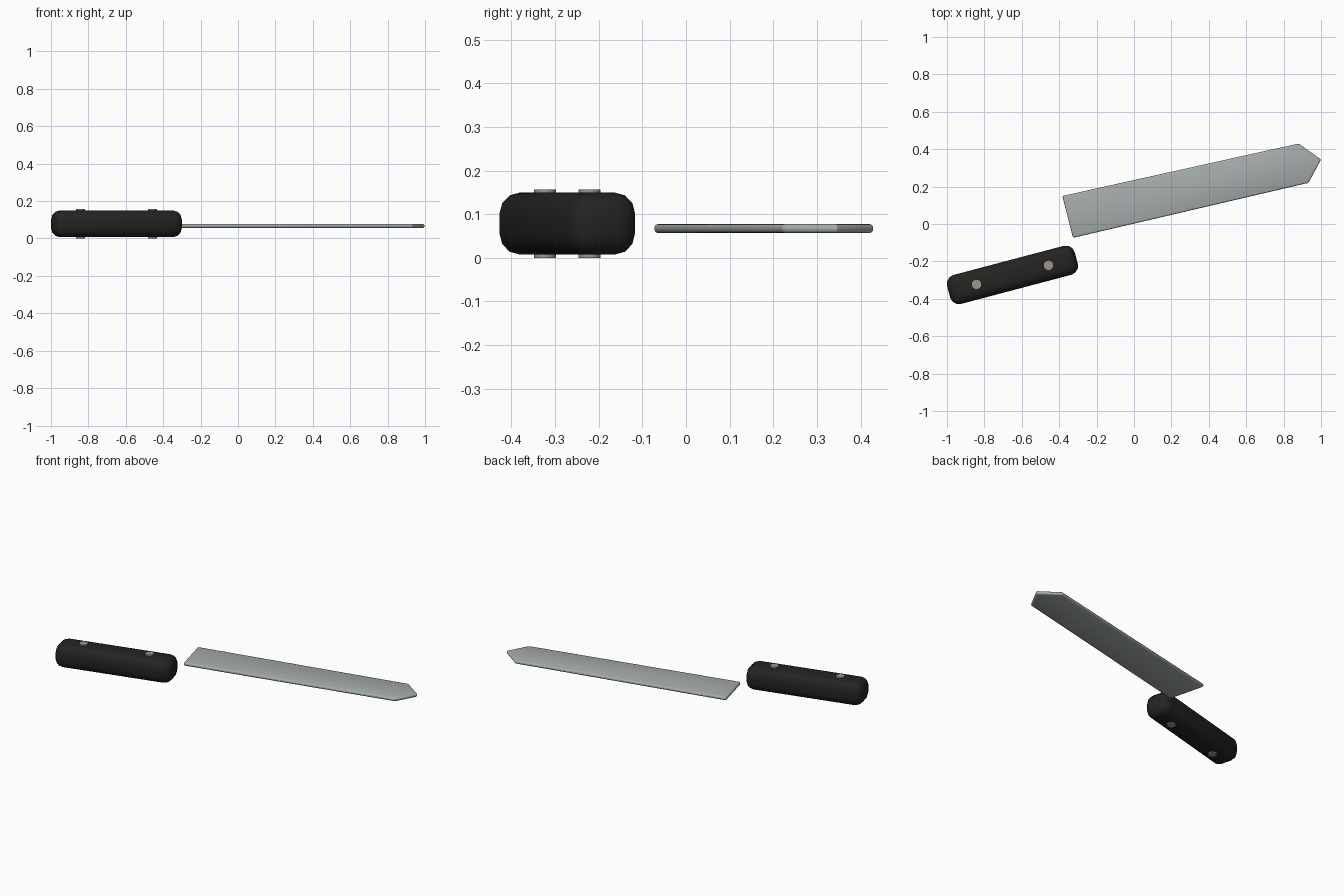
import bpy, bmesh
from math import radians
from mathutils import Matrix

if "Cube" in bpy.data.objects:
    bpy.data.objects.remove(bpy.data.objects["Cube"])


def material(name, rgb):
    m = bpy.data.materials.new(name)
    m.diffuse_color = (*rgb, 1)
    m.use_nodes = True
    m.node_tree.nodes["Principled BSDF"].inputs["Base Color"].default_value = m.diffuse_color
    return m


def finish(name, bm, mat, bevel=0, segments=3):
    if bevel:
        bmesh.ops.bevel(bm, geom=bm.edges[:], offset=bevel, segments=segments,
                        profile=0.5, affect='EDGES', clamp_overlap=True)
    bmesh.ops.recalc_face_normals(bm, faces=bm.faces[:])
    me = bpy.data.meshes.new(name)
    bm.to_mesh(me)
    bm.free()
    ob = bpy.data.objects.new(name, me)
    bpy.context.collection.objects.link(ob)
    me.materials.append(mat)
    bpy.ops.object.select_all(action='DESELECT')
    ob.select_set(True)
    bpy.context.view_layer.objects.active = ob
    bpy.ops.object.shade_smooth_by_angle(angle=radians(35))
    return ob


steel = material("steel", (0.38, 0.41, 0.41))
black = material("black_grip", (0.018, 0.017, 0.016))
pin = material("rivet_metal", (0.33, 0.31, 0.27))

# Blade: extruded outline with rounded edges
outline = [(-0.383, 0.15), (-0.326, -0.074), (0.933, 0.22), (1.0, 0.345), (0.88, 0.43)]
bm = bmesh.new()
face = bm.faces.new([bm.verts.new((x, y, 0.057)) for x, y in outline])
top = bmesh.ops.extrude_face_region(bm, geom=[face])["geom"]
bmesh.ops.translate(bm, vec=(0, 0, 0.02),
                    verts=[v for v in top if isinstance(v, bmesh.types.BMVert)])
finish("blade", bm, steel, 0.008)

# Handle: rounded block turned to line up with the blade
bm = bmesh.new()
bmesh.ops.create_cube(bm, size=1, matrix=Matrix.Diagonal((0.706, 0.16, 0.142, 1)))
handle = finish("handle", bm, black, 0.048)
handle.location = (-0.65, -0.272, 0.0785)
handle.rotation_euler.z = radians(14.8)

# Rivets pass right through the handle
for i, (x, y) in enumerate([(-0.842, -0.323), (-0.457, -0.221)]):
    bm = bmesh.new()
    bmesh.ops.create_cone(bm, cap_ends=True, segments=24, radius1=0.025,
                          radius2=0.025, depth=0.157)
    finish(f"rivet_{i + 1}", bm, pin).location = (x, y, 0.0785)
